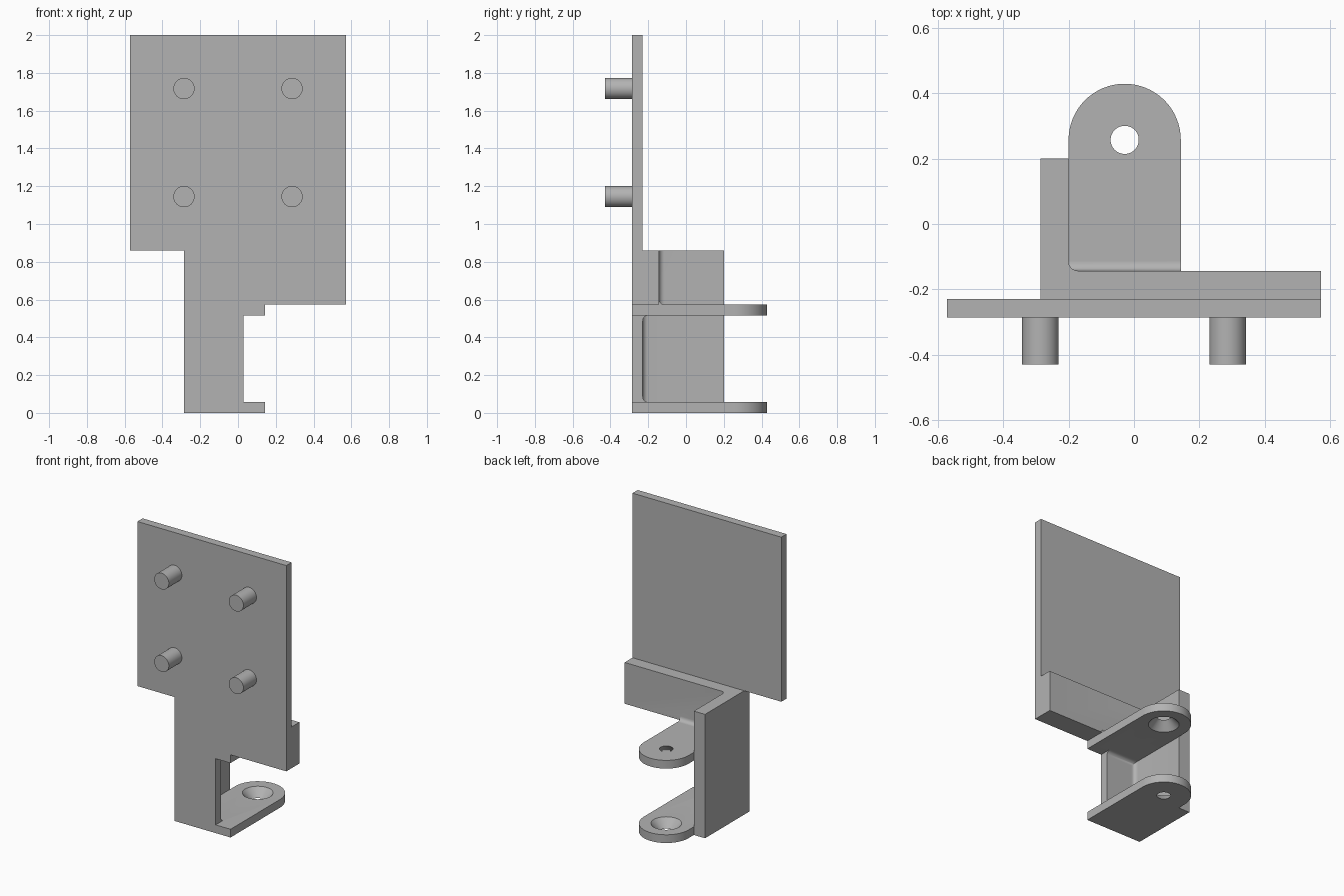
import bpy, bmesh, math
from mathutils import Vector

if "Cube" in bpy.data.objects:
    bpy.data.objects.remove(bpy.data.objects["Cube"])

grey = bpy.data.materials.new("plain grey")
grey.diffuse_color = (0.45, 0.45, 0.45, 1)
grey.use_nodes = True
grey.node_tree.nodes["Principled BSDF"].inputs["Base Color"].default_value = grey.diffuse_color

# Shared dimensions
T = 0.057                   # sheet thickness
FRONT, INNER, BAR = -0.286, -0.229, -0.143
WALL_L, WALL_R, WALL_BACK = -0.286, -0.2, 0.2
TAB_R, ARM_R = 0.143, 0.029
SHELF, TOP = 0.573, 0.859   # top of upper tab, top of bar
CX, CY, R = -0.0285, 0.257, 0.1715
F = 0.029                   # inner fillet radius


def prism(name, outline, axis, lo, hi):
    """Extrude a 2D outline along an axis: x uses (y,z), y uses (x,z), z uses (x,y)."""
    place = {'x': lambda a, b: (lo, a, b), 'y': lambda a, b: (a, lo, b),
             'z': lambda a, b: (a, b, lo)}[axis]
    bm = bmesh.new()
    face = bm.faces.new([bm.verts.new(place(a, b)) for a, b in outline])
    out = bmesh.ops.extrude_face_region(bm, geom=[face])
    step = Vector([(hi - lo) * (axis == k) for k in 'xyz'])
    bmesh.ops.translate(bm, vec=step,
                        verts=[v for v in out['geom'] if isinstance(v, bmesh.types.BMVert)])
    bmesh.ops.recalc_face_normals(bm, faces=bm.faces)
    return finish(name, bm)


def finish(name, bm):
    mesh = bpy.data.meshes.new(name)
    bm.to_mesh(mesh)
    bm.free()
    mesh.materials.append(grey)
    ob = bpy.data.objects.new(name, mesh)
    bpy.context.collection.objects.link(ob)
    return ob


def cone(name, r1, r2, lo, hi, centre):
    bm = bmesh.new()
    bmesh.ops.create_cone(bm, cap_ends=True, segments=48, radius1=r1, radius2=r2, depth=hi - lo)
    bmesh.ops.translate(bm, vec=(centre[0], centre[1], (lo + hi) / 2), verts=bm.verts)
    return finish(name, bm)


def fillet(a, b, sa, sb):
    """Concave corner outline at (a, b) opening towards signs (sa, sb), sunk slightly into the walls."""
    e = 0.01
    arc = [(a + sa * F * (1 - math.sin(t)), b + sb * F * (1 - math.cos(t)))
           for t in [i * math.pi / 16 for i in range(9)]]
    return ([(a - sa * e, b - sb * e), (a + sa * F, b - sb * e)] + arc
            + [(a - sa * e, b + sb * F)])


def combine(base, other, op):
    mod = base.modifiers.new(op, 'BOOLEAN')
    mod.operation, mod.solver, mod.object = op, 'EXACT', other
    bpy.context.view_layer.objects.active = base
    bpy.ops.object.modifier_apply(modifier=mod.name)
    bpy.data.objects.remove(other)


# Front plate with stepped outline
bracket = prism("bracket", [
    (-0.571, 2), (0.571, 2), (0.571, SHELF), (TAB_R, SHELF), (TAB_R, SHELF - T),
    (ARM_R, SHELF - T), (ARM_R, T), (TAB_R, T), (TAB_R, 0),
    (WALL_L, 0), (WALL_L, TOP), (-0.571, TOP)], 'y', FRONT, INNER)

# Stiffening bar and side wall
parts = [
    prism("bar", [(WALL_L, INNER - .02), (0.571, INNER - .02), (0.571, BAR), (WALL_L, BAR)],
          'z', SHELF, TOP),
    prism("side_wall", [(WALL_L, FRONT), (WALL_R, FRONT), (WALL_R, WALL_BACK),
                        (WALL_L, WALL_BACK)], 'z', 0, TOP)]

# Rounded hinge tabs with mirrored countersunk holes
arc = [(CX + R * math.cos(i * math.pi / 32), CY + R * math.sin(i * math.pi / 32))
       for i in range(33)]
for name, z, r1, r2 in (("lower_tab", 0, 0.043, 0.097), ("upper_tab", SHELF - T, 0.097, 0.043)):
    tab = prism(name, [(WALL_R - .03, FRONT), (TAB_R, FRONT), (TAB_R, CY)] + arc[1:-1]
                + [(WALL_R, CY), (WALL_R, WALL_BACK - .05), (WALL_R - .03, WALL_BACK - .05)],
                'z', z, z + T)
    combine(tab, cone("countersink", r1, r2, z, z + T, (CX, CY)), 'DIFFERENCE')
    parts.append(tab)

# Inner fillets along wall, bar and tabs
parts += [
    prism("bar_wall_fillet", fillet(WALL_R, BAR, 1, 1), 'z', SHELF - .01, TOP),
    prism("arm_wall_fillet", fillet(WALL_R, INNER, 1, 1), 'z', T - .01, SHELF - T + .01),
    prism("bar_tab_fillet", fillet(BAR, SHELF, 1, 1), 'x', WALL_R - .02, TAB_R),
    prism("arm_low_fillet", fillet(INNER, T, 1, 1), 'x', WALL_R - .02, ARM_R),
    prism("arm_high_fillet", fillet(INNER, SHELF - T, 1, -1), 'x', WALL_R - .02, ARM_R)]

# Locating pegs on the front
ring = [i * math.pi / 24 for i in range(48)]
for x in (-0.286, 0.286):
    for z in (1.145, 1.717):
        parts.append(prism("peg", [(x + 0.056 * math.cos(t), z + 0.056 * math.sin(t))
                                   for t in ring], 'y', -0.429, INNER - .02))

for part in parts:
    combine(bracket, part, 'UNION')

bpy.ops.object.select_all(action='DESELECT')
bracket.select_set(True)
bpy.context.view_layer.objects.active = bracket
bpy.ops.object.shade_smooth_by_angle(angle=math.radians(30))
